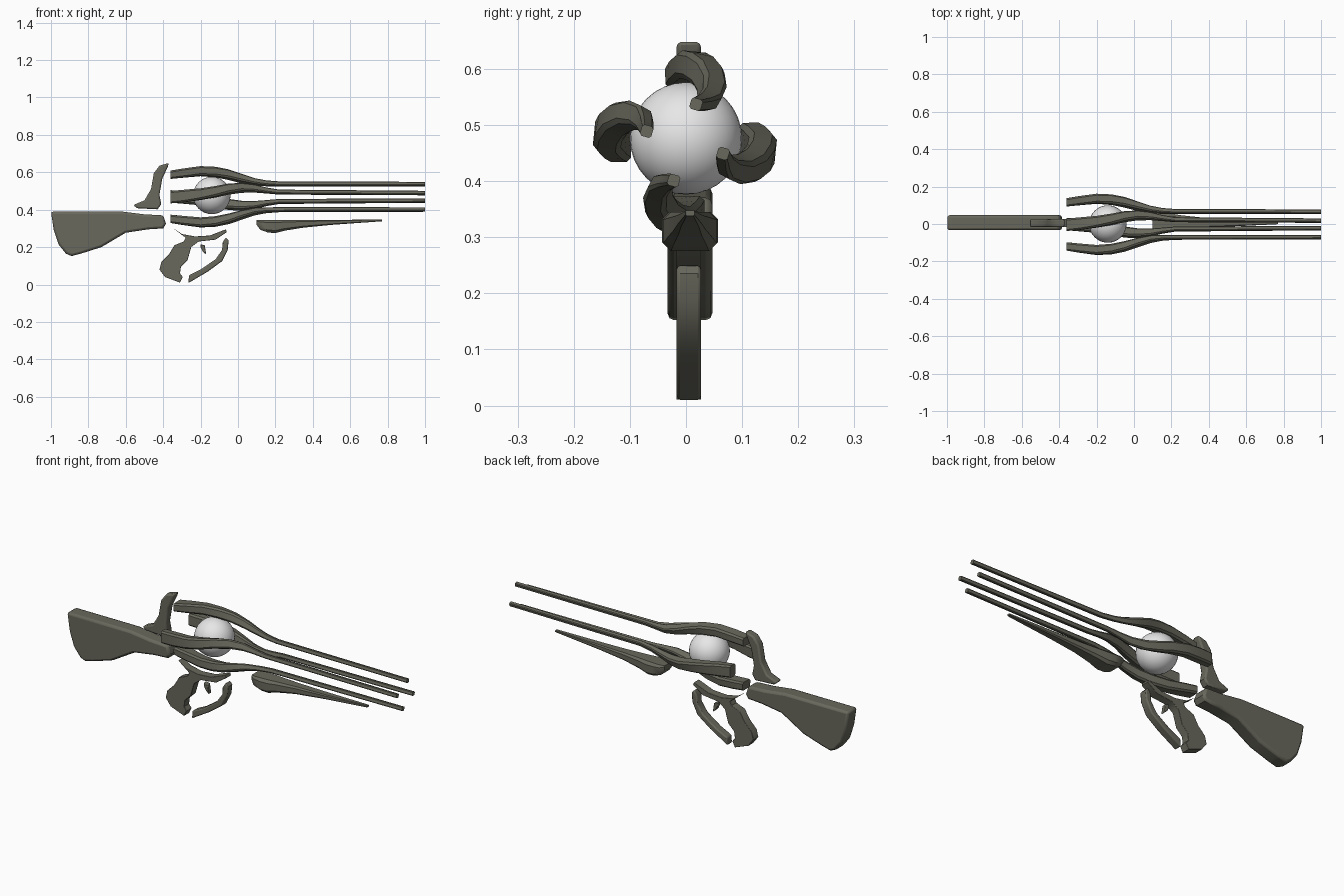
import bpy, bmesh
from math import sin, cos, atan2, pi, radians
from mathutils import Vector, Matrix

if "Cube" in bpy.data.objects:
    bpy.data.objects.remove(bpy.data.objects["Cube"])


def make_material(name, color):
    mat = bpy.data.materials.new(name)
    mat.use_nodes = True
    mat.diffuse_color = color
    mat.node_tree.nodes["Principled BSDF"].inputs["Base Color"].default_value = color
    return mat


OLIVE = make_material("dark olive grey", (0.14, 0.138, 0.108, 1))
PALE = make_material("pale grey", (0.8, 0.8, 0.8, 1))


def finish(name, bm, material, bevel=0.0, angle=40):
    bmesh.ops.recalc_face_normals(bm, faces=bm.faces)
    mesh = bpy.data.meshes.new(name)
    bm.to_mesh(mesh)
    bm.free()
    obj = bpy.data.objects.new(name, mesh)
    bpy.context.collection.objects.link(obj)
    mesh.materials.append(material)
    if bevel:
        mod = obj.modifiers.new("soft edges", "BEVEL")
        mod.width = bevel
        mod.segments = 2
        mod.limit_method = "ANGLE"
        mod.angle_limit = radians(60)
    bpy.ops.object.select_all(action="DESELECT")
    obj.select_set(True)
    bpy.context.view_layer.objects.active = obj
    bpy.ops.object.shade_smooth_by_angle(angle=radians(angle))
    return obj


def slab(name, outline, center_y, width, bevel):
    """Side outline (x, z) extruded across y."""
    bm = bmesh.new()
    face = bm.faces.new([bm.verts.new((x, center_y - width / 2, z)) for x, z in outline])
    grown = bmesh.ops.extrude_face_region(bm, geom=[face])["geom"]
    moved = [g for g in grown if isinstance(g, bmesh.types.BMVert)]
    bmesh.ops.translate(bm, verts=moved, vec=(0, width, 0))
    return finish(name, bm, OLIVE, bevel)


def loft(name, rings, angle=40):
    """Skin a row of equal-sized rings and cap both ends."""
    bm = bmesh.new()
    rows = [[bm.verts.new(p) for p in ring] for ring in rings]
    for a, b in zip(rows, rows[1:]):
        for i in range(len(a)):
            j = (i + 1) % len(a)
            bm.faces.new((a[i], a[j], b[j], b[i]))
    bm.faces.new(rows[0])
    bm.faces.new(rows[-1])
    return finish(name, bm, OLIVE, angle=angle)


def chamfered(width, height, cut):
    """Rectangle with cut corners, as (across, up) pairs."""
    w, h = width / 2, height / 2
    c = cut * min(width, height)
    return [(w, h - c), (w - c, h), (c - w, h), (-w, h - c),
            (-w, c - h), (c - w, -h), (w - c, -h), (w, c - h)]


# Stock
slab("stock", [(-1, .39), (-.62, .39), (-.5, .375), (-.4, .37), (-.385, .325),
               (-.4, .3), (-.48, .295), (-.6, .277), (-.73, .2), (-.84, .165),
               (-.89, .152), (-.92, .165), (-.96, .215), (-.985, .29)],
     .007, .08, .012)

# Fin behind the orb
slab("rear_fin", [(-.37, .65), (-.42, .635), (-.45, .595), (-.465, .51), (-.5, .45),
                  (-.56, .425), (-.54, .408), (-.43, .402), (-.41, .43), (-.42, .48),
                  (-.405, .565), (-.375, .63)], .005, .044, .008)

# Hand grip with its upper bridge
slab("grip", [(-.345, .3), (-.3, .27), (-.23, .257), (-.15, .262), (-.065, .295),
              (-.06, .28), (-.12, .24), (-.21, .23), (-.25, .2), (-.27, .13),
              (-.305, .095), (-.31, .06), (-.295, .04), (-.31, .01), (-.39, .04),
              (-.42, .08), (-.41, .12), (-.37, .16), (-.34, .21), (-.29, .23),
              (-.28, .25)], .005, .044, .008)

# Trigger guard and trigger
slab("trigger_guard", [(-.065, .252), (-.05, .235), (-.055, .185), (-.085, .125),
                       (-.16, .07), (-.265, .008), (-.262, .05), (-.2, .08),
                       (-.12, .135), (-.085, .185), (-.082, .225)], .005, .044, .006)
slab("trigger", [(-.2, .215), (-.178, .21), (-.17, .16), (-.19, .178), (-.2, .2)],
     .005, .024, .003)

# Fore grip tapering to a point: x, width, top, bottom
fore = [(.1, .07, .345, .318), (.12, .095, .345, .292), (.16, .1, .345, .278),
        (.2, .096, .345, .275), (.25, .08, .345, .288), (.35, .058, .345, .304),
        (.5, .042, .345, .319), (.77, .016, .348, .338)]
loft("fore_grip", [[(x, .007 + u, (t + b) / 2 + v) for u, v in chamfered(w, t - b, .2)]
                   for x, w, t, b in fore])

# Four twisted prongs around the orb, each running into a long rod:
# x, sideways offset, outward offset, width, thickness
AXIS = Vector((0, -.002, .469))
prong = [(-.36, -.002, .118, .066, .044), (-.29, .004, .127, .066, .048),
         (-.2, .014, .137, .06, .05), (-.12, .027, .132, .056, .05),
         (-.05, .041, .118, .052, .048), (.02, .048, .097, .046, .042),
         (.09, .044, .079, .038, .032), (.15, .034, .072, .028, .026),
         (.22, .025, .069, .023, .023), (1, .02, .068, .021, .021)]
for k, name in enumerate(("top", "right", "bottom", "left")):
    turn = Matrix.Rotation(k * pi / 2, 3, "X")
    rings = []
    for x, side, out, w, h in prong:
        tilt = atan2(side, out)
        rings.append([AXIS + turn @ Vector((x, side + u * cos(tilt) + v * sin(tilt),
                                            out - u * sin(tilt) + v * cos(tilt)))
                      for u, v in chamfered(w, h, .18)])
    loft(name + "_prong", rings)

# Glowing orb held by the prongs
bm = bmesh.new()
bmesh.ops.create_uvsphere(bm, u_segments=32, v_segments=16, radius=.1)
bmesh.ops.translate(bm, verts=bm.verts, vec=(-.14, 0, .476))
finish("orb", bm, PALE)
